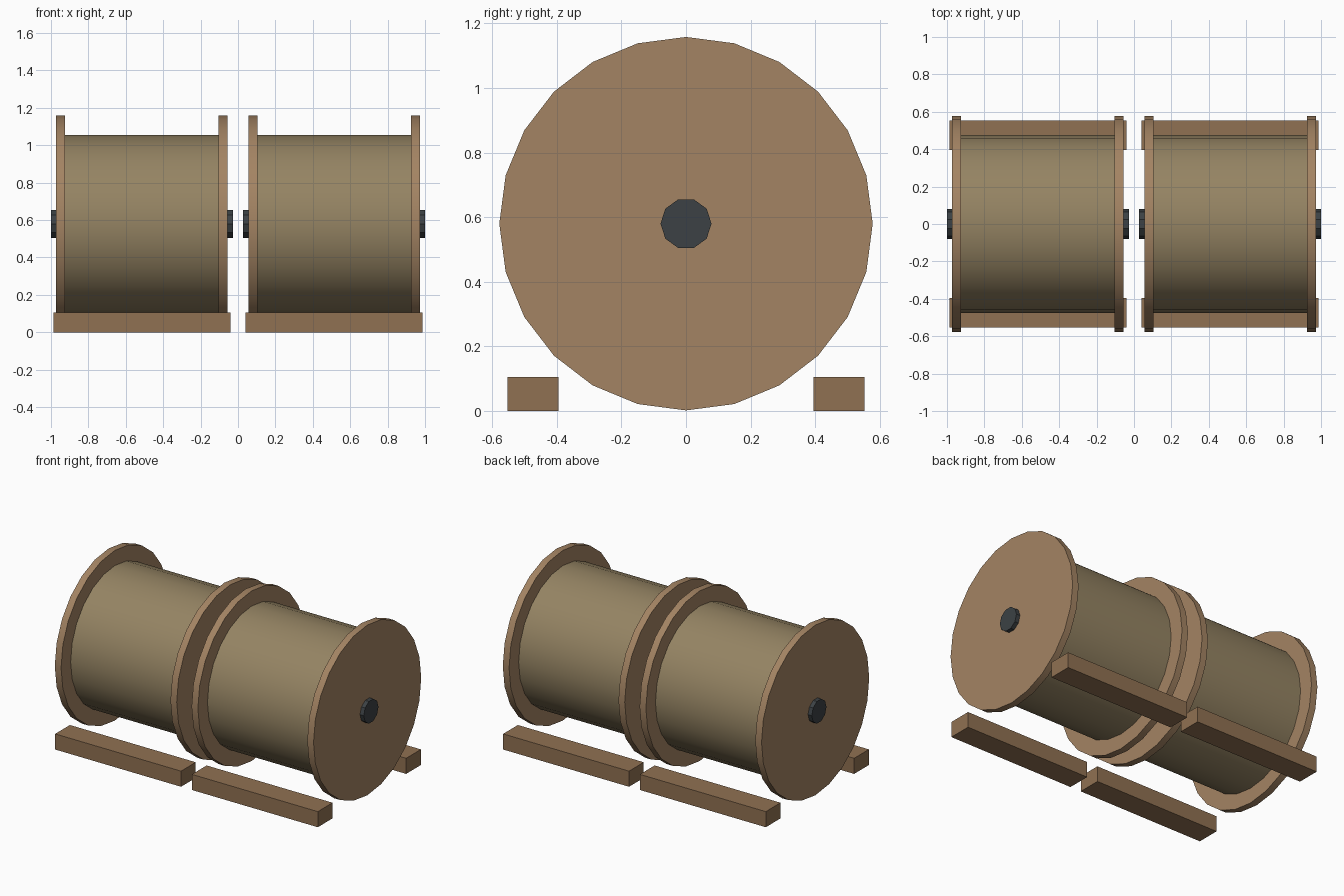
import bpy, math

if "Cube" in bpy.data.objects:
    bpy.data.objects.remove(bpy.data.objects["Cube"])

def material(name, rgb):
    m = bpy.data.materials.new(name)
    m.diffuse_color = (*rgb, 1)
    m.use_nodes = True
    m.node_tree.nodes["Principled BSDF"].inputs["Base Color"].default_value = m.diffuse_color
    return m

FLANGE = material("flange_wood", (0.37, 0.23, 0.125))
BEAM = material("beam_wood", (0.28, 0.165, 0.085))
CABLE = material("wound_cable", (0.30, 0.23, 0.125))
STEEL = material("dark_steel", (0.045, 0.053, 0.058))
AXIS_Z = 0.58

def disc(name, x0, x1, radius, sides, mat, turn):
    # cylinder lying along x
    bpy.ops.mesh.primitive_cylinder_add(vertices=sides, radius=radius, depth=x1 - x0)
    ob = bpy.context.object
    ob.rotation_euler = (0, 0, turn)
    bpy.ops.object.transform_apply(location=False, rotation=True, scale=False)
    ob.rotation_euler = (0, math.pi / 2, 0)
    ob.location = ((x0 + x1) / 2, 0, AXIS_Z)
    ob.name = name
    ob.data.materials.append(mat)
    bpy.ops.object.shade_smooth_by_angle(angle=math.radians(30))

def box(name, x0, x1, y0, y1, z0, z1, mat):
    bpy.ops.mesh.primitive_cube_add(size=1, location=((x0 + x1) / 2, (y0 + y1) / 2, (z0 + z1) / 2))
    ob = bpy.context.object
    ob.scale = (x1 - x0, y1 - y0, z1 - z0)
    ob.name = name
    ob.data.materials.append(mat)

for side, cx in (("left", -0.514), ("right", 0.514)):
    # wound drum between two flanges, axle through the middle
    disc(f"{side}_cable_drum", cx - 0.411, cx + 0.411, 0.475, 24, CABLE, 0)
    disc(f"{side}_outer_flange", cx - 0.458, cx - 0.411, 0.578, 24, FLANGE, 0)
    disc(f"{side}_inner_flange", cx + 0.411, cx + 0.458, 0.578, 24, FLANGE, 0)
    disc(f"{side}_axle", cx - 0.486, cx + 0.486, 0.079, 10, STEEL, 0)
    # ground beams in front and behind
    for end, cy in (("front", -0.474), ("back", 0.474)):
        box(f"{side}_{end}_beam", cx - 0.473, cx + 0.473, cy - 0.079, cy + 0.079, 0, 0.106, BEAM)
